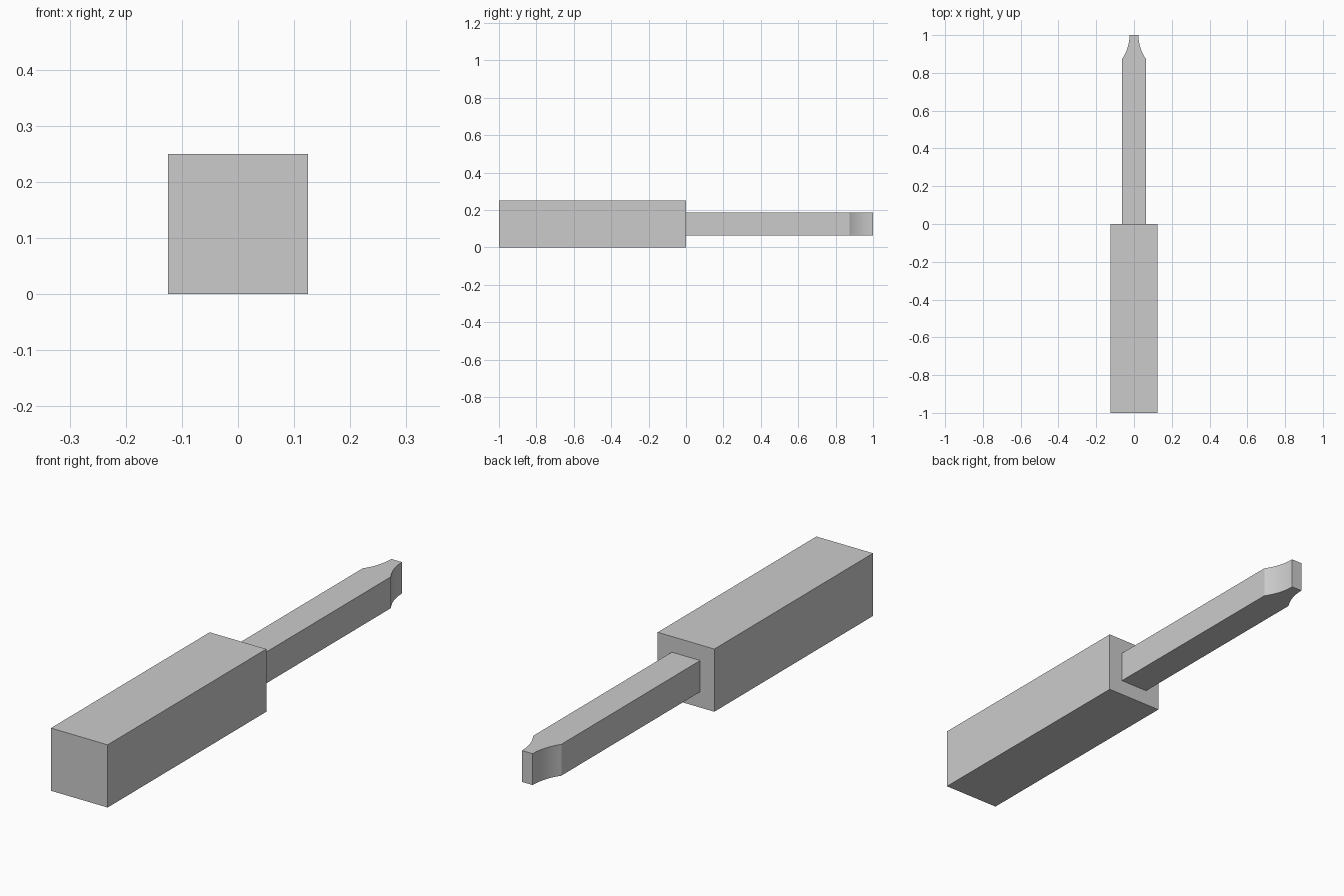
import bpy, bmesh, math

cube = bpy.data.objects.get("Cube")
if cube:
    bpy.data.objects.remove(cube, do_unlink=True)

grey = bpy.data.materials.new("plain grey")
grey.use_nodes = True
colour = (0.6, 0.6, 0.6, 1)
grey.diffuse_color = colour
grey.node_tree.nodes["Principled BSDF"].inputs["Base Color"].default_value = colour


def extruded(name, outline, z0, z1):
    """Solid made by raising a plan outline (counter-clockwise) from z0 to z1."""
    bm = bmesh.new()
    base = bm.faces.new([bm.verts.new((x, y, z0)) for x, y in outline])
    top = bmesh.ops.extrude_face_region(bm, geom=[base], use_keep_orig=True)
    verts = [v for v in top["geom"] if isinstance(v, bmesh.types.BMVert)]
    bmesh.ops.translate(bm, verts=verts, vec=(0, 0, z1 - z0))
    bmesh.ops.recalc_face_normals(bm, faces=bm.faces)
    mesh = bpy.data.meshes.new(name)
    bm.to_mesh(mesh)
    bm.free()
    mesh.materials.append(grey)
    obj = bpy.data.objects.new(name, mesh)
    bpy.context.collection.objects.link(obj)
    bpy.ops.object.select_all(action="DESELECT")
    obj.select_set(True)
    bpy.context.view_layer.objects.active = obj
    bpy.ops.object.shade_smooth_by_angle(angle=math.radians(30))
    return obj


# Square handle
half = 0.125
extruded("handle", [(-half, -1), (half, -1), (half, 0), (-half, 0)], 0, 2 * half)

# Slim shaft whose sides sweep inward along hollow arcs to a narrow flat tip
shaft, radius, tip_length, steps = 0.0625, 0.22, 0.125, 16
start = math.asin(tip_length / radius)
centre_x = shaft + radius * math.cos(start)
right_side = [(shaft, 0)]
for i in range(steps + 1):
    a = start * (1 - i / steps)
    right_side.append((centre_x - radius * math.cos(a), 1 - radius * math.sin(a)))
left_side = [(-x, y) for x, y in reversed(right_side)]
extruded("shaft", right_side + left_side, half - shaft, half + shaft)
